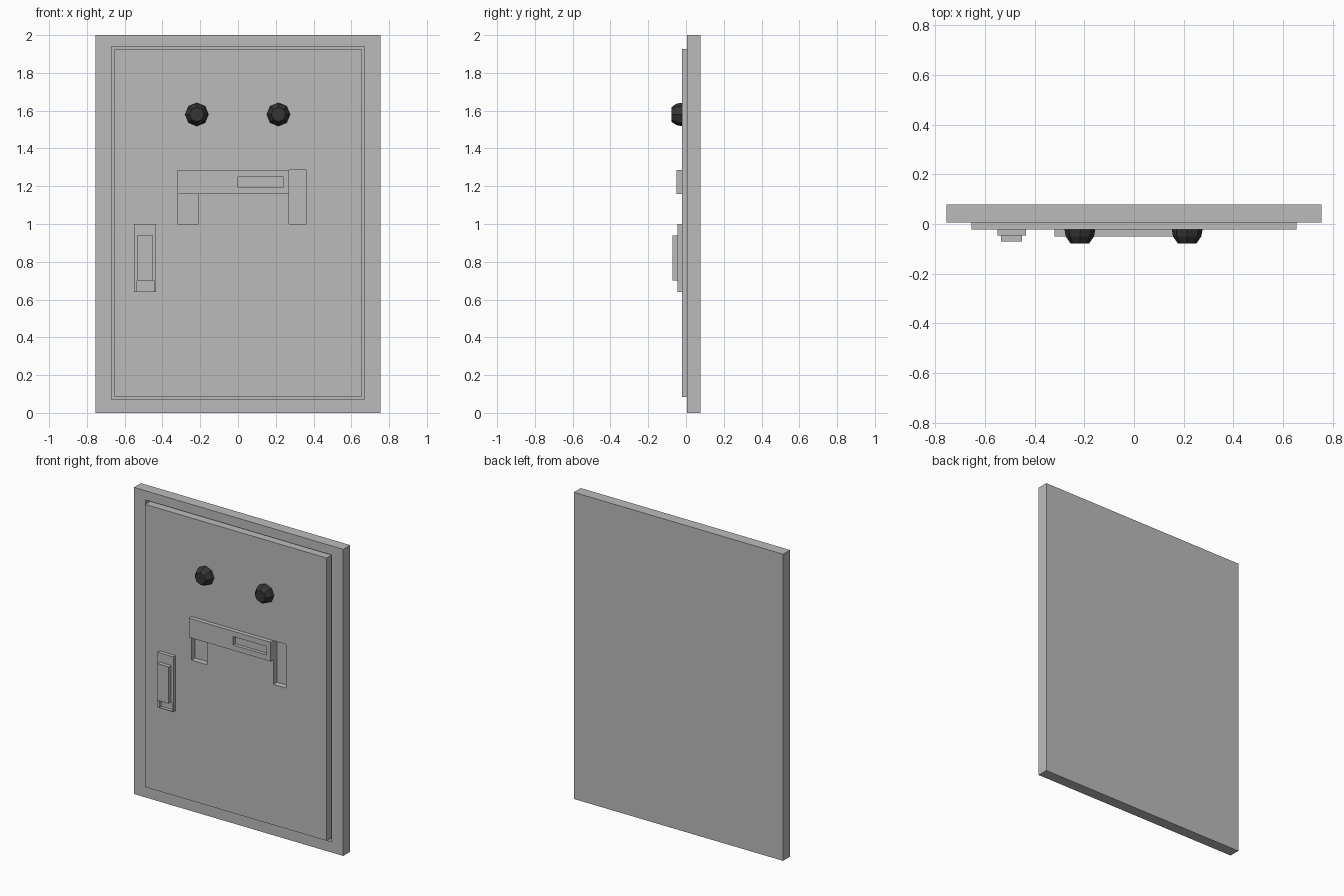
import bpy
import bmesh
from math import pi, sin, cos

cube = bpy.data.objects.get("Cube")
if cube:
    bpy.data.objects.remove(cube, do_unlink=True)


def material(name, value):
    mat = bpy.data.materials.new(name)
    mat.use_nodes = True
    color = (value, value, value, 1)
    mat.diffuse_color = color
    mat.node_tree.nodes["Principled BSDF"].inputs["Base Color"].default_value = color
    return mat


GREY = material("painted grey", 0.5)
BLACK = material("black rubber", 0.035)


def make_object(name, bm, mat):
    bmesh.ops.recalc_face_normals(bm, faces=bm.faces)
    mesh = bpy.data.meshes.new(name)
    bm.to_mesh(mesh)
    bm.free()
    mesh.materials.append(mat)
    obj = bpy.data.objects.new(name, mesh)
    bpy.context.collection.objects.link(obj)
    return obj


def box(name, x, y, z, mat=GREY):
    """Box spanning the given (low, high) pairs."""
    bm = bmesh.new()
    bmesh.ops.create_cube(bm, size=1)
    for v in bm.verts:
        for axis, (low, high) in enumerate((x, y, z)):
            v.co[axis] = high if v.co[axis] > 0 else low
    return make_object(name, bm, mat)


def cut(obj, x, y, z):
    """Cut a box-shaped recess out of an object."""
    cutter = box("cutter", x, y, z)
    cutter.hide_render = True
    mod = obj.modifiers.new("recess", 'BOOLEAN')
    mod.operation = 'DIFFERENCE'
    mod.solver = 'EXACT'
    mod.object = cutter
    bpy.context.view_layer.objects.active = obj
    bpy.ops.object.modifier_apply(modifier=mod.name)
    bpy.data.objects.remove(cutter, do_unlink=True)


# Depths of the main surfaces
BACK, FRAME, FLOOR, DOOR = 0.078, 0.006, 0.036, -0.022
OUT = -0.2

# Surrounding frame with the opening for the door
frame = box("frame", (-0.755, 0.755), (FRAME, BACK), (0, 2))
cut(frame, (-0.67, 0.67), (OUT, FLOOR), (0.07, 1.94))

# Door panel with the two handle recesses
door = box("door_panel", (-0.655, 0.655), (DOOR, FLOOR), (0.083, 1.927))
cut(door, (-0.32, -0.21), (OUT, 0.016), (1.0, 1.16))
cut(door, (0.27, 0.36), (OUT, 0.016), (1.0, 1.285))

# Cross bar with a narrow slot
bar = box("cross_bar", (-0.32, 0.27), (-0.05, DOOR), (1.16, 1.285))
cut(bar, (0.0, 0.24), (OUT, -0.028), (1.195, 1.25))

# Latch plate with a notch under the raised grip
plate = box("latch_plate", (-0.55, -0.435), (-0.046, DOOR), (0.64, 1.0))
cut(plate, (-0.535, -0.445), (OUT, DOOR - 0.002), (0.642, 0.70))
box("latch_grip", (-0.535, -0.45), (-0.071, -0.046), (0.70, 0.94))


# Faceted domed knobs, built from rings of eight points
def knob(name, x, z):
    bm = bmesh.new()
    rings = []
    for radius, y in ((0.062, DOOR), (0.057, -0.05), (0.038, -0.078)):
        rings.append([bm.verts.new((x + radius * cos(i * pi / 4), y,
                                    z + radius * sin(i * pi / 4)))
                      for i in range(8)])
    for a, b in zip(rings, rings[1:]):
        for i in range(8):
            j = (i + 1) % 8
            bm.faces.new((a[i], a[j], b[j], b[i]))
    bm.faces.new(rings[0])
    bm.faces.new(rings[-1])
    make_object(name, bm, BLACK)


for side, x in (("right", -0.218), ("left", 0.214)):
    knob(side + "_knob", x, 1.58)
